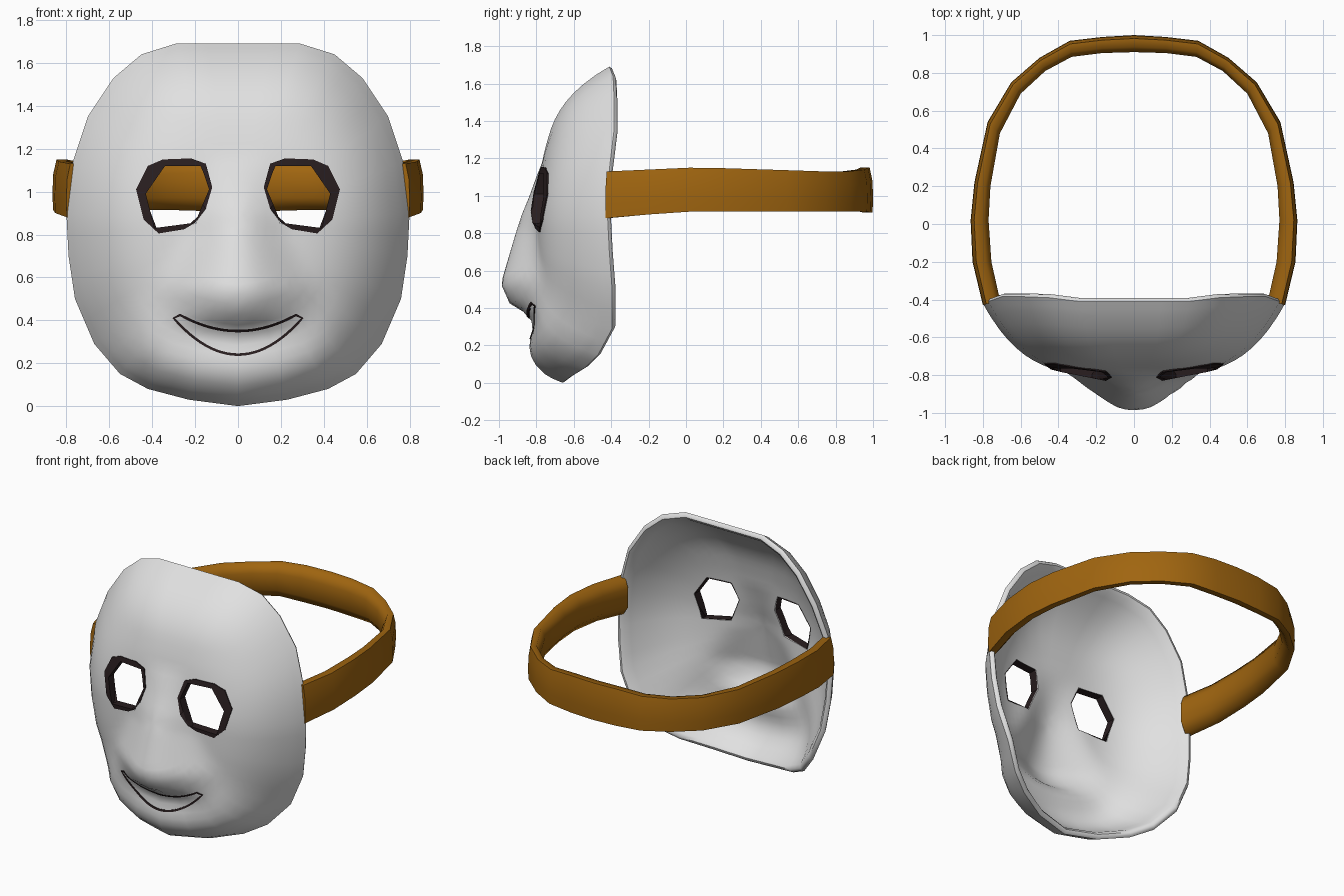
import bpy, bmesh, math
from mathutils import Vector
from mathutils.bvhtree import BVHTree

if "Cube" in bpy.data.objects:
    bpy.data.objects.remove(bpy.data.objects["Cube"])


def material(name, rgb):
    m = bpy.data.materials.new(name)
    m.diffuse_color = (*rgb, 1)
    m.use_nodes = True
    m.node_tree.nodes["Principled BSDF"].inputs["Base Color"].default_value = m.diffuse_color
    return m


WHITE = material("mask_white", (0.75, 0.75, 0.75))
BROWN = material("strap_brown", (0.35, 0.13, 0.005))
DARK = material("dark_lining", (0.022, 0.013, 0.014))


def make(name, verts, faces, mat):
    me = bpy.data.meshes.new(name)
    me.from_pydata([tuple(v) for v in verts], [], faces)
    bm = bmesh.new()
    bm.from_mesh(me)
    bmesh.ops.recalc_face_normals(bm, faces=bm.faces)
    bm.to_mesh(me)
    bm.free()
    me.materials.append(mat)
    ob = bpy.data.objects.new(name, me)
    bpy.context.collection.objects.link(ob)
    return ob


def activate(ob):
    bpy.ops.object.select_all(action='DESELECT')
    ob.select_set(True)
    bpy.context.view_layer.objects.active = ob


def smooth(ob, angle):
    activate(ob)
    bpy.ops.object.shade_smooth_by_angle(angle=math.radians(angle))


def loft(loops, closed_path=False):
    """Quads between successive closed loops of equal length."""
    n, m = len(loops[0]), len(loops)
    verts = [v for l in loops for v in l]
    faces = []
    for i in range(m if closed_path else m - 1):
        a, b = i * n, (i + 1) % m * n
        for j in range(n):
            k = (j + 1) % n
            faces.append((a + j, a + k, b + k, b + j))
    return verts, faces


def lerp(table, z):
    for (z0, v0), (z1, v1) in zip(table, table[1:]):
        if z0 <= z <= z1:
            return v0 + (v1 - v0) * (z - z0) / (z1 - z0)
    return table[0][1] if z < table[0][0] else table[-1][1]


# Mask face: rings from the centre out to the rim, over the lip and back inside
RIM = [(0, 1.69, -.41), (.29, 1.69, -.41), (.45, 1.64, -.39), (.58, 1.53, -.385),
       (.70, 1.35, -.385), (.77, 1.14, -.41), (.80, .90, -.42), (.79, .70, -.41),
       (.76, .50, -.395), (.67, .29, -.395), (.55, .15, -.47), (.42, .08, -.54),
       (.23, .03, -.62), (0, 0, -.66)]
NOSE = [(.30, 0), (.36, .03), (.42, .14), (.53, .19), (.80, .11), (1.0, .045), (1.18, 0)]
NOSE_W = [(.35, .36), (.55, .43), (.80, .28), (1.15, .20)]
CENTRE_Y = [(.9, -.80), (1.3, -.765)]
full = RIM + [(-x, z, y) for x, z, y in RIM[-2:0:-1]]
rim = []
for a, b in zip(full, full[1:] + full[:1]):
    a, b = Vector(a), Vector(b)
    rim += [a, (a + b) / 2]

CZ = .85


def surface(r, t, scale=1, dy=0, nose=1):
    x, z = r.x * t, CZ + (r.y - CZ) * t
    s = (r.y - CZ) / .85
    p = 3.9 + .3 * max(s, 0) + 13 * max(-s, 0) ** 8
    y = r.z + (lerp(CENTRE_Y, z) + dy - r.z) * (1 - t ** p)
    w = lerp(NOSE_W, z)
    if abs(x) < w:
        y -= nose * lerp(NOSE, z) * (1 + math.cos(math.pi * x / w)) / 2
    y -= .04 * math.exp(-((z - .18) / .13) ** 2 - (x / .3) ** 2) * (1 - t ** 16)
    return Vector((x * scale, y, CZ + (z - CZ) * scale))


steps = [(k + 1) / 18 for k in range(17)] + [.97, 1]
outer = [[surface(r, t) for r in rim] for t in steps]
lip = [[surface(r, 1, s, 0) + Vector((0, d, 0)) for r in rim]
       for s, d in ((.99, .014), (.97, .018))]
inner = [[surface(r, t, .945, .045, .7) for r in rim] for t in reversed(steps)]
verts, faces = loft(outer + lip + inner)
n, end = len(rim), len(verts)
verts += [surface(rim[0], 0), surface(rim[0], 0, .945, .045, .7)]
for j in range(n):
    k = (j + 1) % n
    faces += [(end, k, j), (end + 1, end - n + j, end - n + k)]
mask = make("mask_face", verts, faces, WHITE)
bm = bmesh.new()
bm.from_mesh(mask.data)
tree = BVHTree.FromBMesh(bm)
bm.free()


def on_face(x, z, dy=0.0):
    hit = tree.ray_cast(Vector((x, -3, z)), Vector((0, 1, 0)))[0]
    return Vector((x, hit.y + dy, z))


# Eye openings with dark lining
OUTER = [(.12, 1.02), (.15, 1.13), (.22, 1.155), (.35, 1.15), (.42, 1.12),
         (.475, 1.01), (.44, .87), (.37, .805), (.25, .825), (.15, .92)]
INNER = [(.135, 1.01), (.16, 1.085), (.175, 1.12), (.34, 1.12), (.385, 1.055),
         (.43, .99), (.41, .91), (.39, .83), (.20, .855), (.165, .94)]
cutters = []
for side, sx in (("right", 1), ("left", -1)):
    hole = [(sx * (.29 + (x - .29) * 1.03), .98 + (z - .98) * 1.03) for x, z in INNER]
    v, f = loft([[(x, y, z) for x, z in hole] for y in (-1.3, -.3)])
    m = len(hole)
    f += [tuple(range(m)), tuple(range(2 * m - 1, m - 1, -1))]
    cut = make("eye_cutter_" + side, v, f, WHITE)
    cut.hide_render = True
    cutters.append(cut)
    mod = mask.modifiers.new("eye", 'BOOLEAN')
    mod.operation, mod.solver, mod.object = 'DIFFERENCE', 'EXACT', cut
    ring = [[on_face(sx * x, z, d) for x, z in pts] for pts, d in
            ((OUTER, .012), (OUTER, -.007), (INNER, -.007), (INNER, .05))]
    v, f = loft(ring, closed_path=True)
    smooth(make("eye_lining_" + side, v, f, DARK), 30)

activate(mask)
for mod in list(mask.modifiers):
    bpy.ops.object.modifier_apply(modifier=mod.name)
for c in cutters:
    bpy.data.objects.remove(c)
smooth(mask, 50)

# Smile: thin dark line around a crescent
N = 24
top = [(-.27 + .54 * i / N, .35 + .075 * (2 * i / N - 1) ** 2) for i in range(N + 1)]
low = [(.30 - .60 * i / N, .24 + .17 * (1 - 2 * i / N) ** 2) for i in range(N + 1)]
path = [Vector(p) for p in top + low]
edges = ([], [])
for i, p in enumerate(path):
    d = (path[(i + 1) % len(path)] - path[i - 1]).normalized()
    nrm = Vector((-d.y, d.x)) * .006
    for e, q in zip(edges, (p + nrm, p - nrm)):
        e.append(q)
strip = [[on_face(q.x, q.y, d) for q in e] for e, d in
         ((edges[0], .003), (edges[0], -.004), (edges[1], -.004), (edges[1], .003))]
v, f = loft(strip, closed_path=True)
make("smile_line", v, f, DARK)

# Head strap: bulged band swept around the back; rows: outer xy, inner xy, z bottom, z top
HALF = [(.80, -.43, .71, -.40, .88, 1.13), (.855, -.2, .755, -.2, .90, 1.14),
        (.865, .02, .77, .02, .915, 1.15), (.845, .22, .76, .2, .915, 1.147),
        (.775, .54, .71, .48, .915, 1.137), (.65, .75, .60, .69, .915, 1.13),
        (.50, .88, .47, .81, .915, 1.13), (.34, .97, .33, .885, .915, 1.14),
        (.17, .99, .17, .905, .91, 1.15), (0, 1.0, 0, .91, .91, 1.15)]
SECTION = [(.2, 1), (.03, .4), (0, -.4), (.03, -1), (.5, -1), (1, -.5), (1, .5), (.7, 1)]
rows = HALF + [(-a, b, -c, d, e, g) for a, b, c, d, e, g in HALF[-2::-1]]
loops = [[(a + (c - a) * t, b + (d - b) * t, (e + g) / 2 + h * (g - e) / 2)
          for t, h in SECTION] for a, b, c, d, e, g in rows]
v, f = loft(loops)
f += [tuple(range(8)), tuple(range(len(v) - 1, len(v) - 9, -1))]
smooth(make("head_strap", v, f, BROWN), 75)
